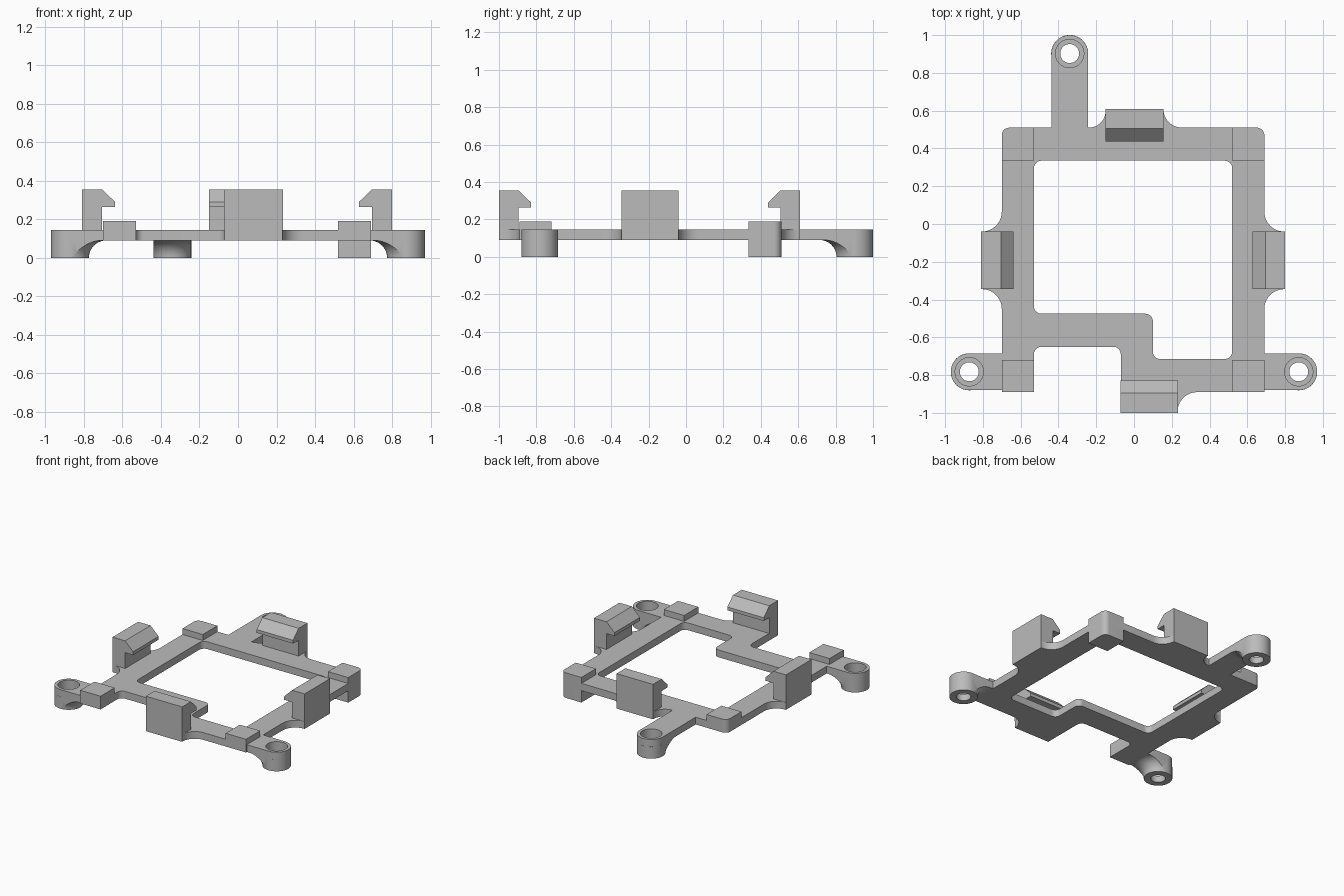
import bpy, bmesh, math
from mathutils import Vector, Matrix

cube = bpy.data.objects.get("Cube")
if cube:
    bpy.data.objects.remove(cube, do_unlink=True)

grey = bpy.data.materials.new("plain_grey")
GREY = (0.5, 0.5, 0.5, 1)
grey.diffuse_color = GREY
grey.use_nodes = True
grey.node_tree.nodes["Principled BSDF"].inputs["Base Color"].default_value = GREY

Z0, Z1 = 0.09, 0.145        # underside and top of the frame plate
POST_R, BORE_R, HOLE_R = 0.098, 0.075, 0.05


def finish(name, bm):
    bmesh.ops.remove_doubles(bm, verts=bm.verts, dist=1e-5)
    bmesh.ops.recalc_face_normals(bm, faces=bm.faces)
    mesh = bpy.data.meshes.new(name)
    bm.to_mesh(mesh)
    bm.free()
    mesh.materials.append(grey)
    ob = bpy.data.objects.new(name, mesh)
    bpy.context.collection.objects.link(ob)
    return ob


def rounded(corners, steps=10):
    """Turn (x, y, radius) corners into an outline with filleted corners."""
    out = []
    for i, c in enumerate(corners):
        p = Vector(c[:2])
        r = c[2] if len(c) > 2 else 0
        if not r:
            out.append(p)
            continue
        a = (Vector(corners[i - 1][:2]) - p).normalized()
        b = (Vector(corners[(i + 1) % len(corners)][:2]) - p).normalized()
        centre = p + (a + b) * r
        for k in range(steps + 1):
            t = math.pi / 2 * k / steps
            out.append(centre - b * r * math.cos(t) - a * r * math.sin(t))
    clean = [q for i, q in enumerate(out) if (q - out[i - 1]).length > 1e-4]
    return clean


def prism(name, pts, z0, z1):
    bm = bmesh.new()
    face = bm.faces.new([bm.verts.new((p[0], p[1], z0)) for p in pts])
    ext = bmesh.ops.extrude_face_region(bm, geom=[face])["geom"]
    top = [v for v in ext if isinstance(v, bmesh.types.BMVert)]
    bmesh.ops.translate(bm, verts=top, vec=(0, 0, z1 - z0))
    return finish(name, bm)


def rect(x0, x1, y0, y1):
    return [(x0, y0), (x1, y0), (x1, y1), (x0, y1)]


def lathe(name, profile, steps=48):
    """Revolve a closed (radius, z) profile about z."""
    bm = bmesh.new()
    rings = []
    for k in range(steps):
        a = 2 * math.pi * k / steps
        rings.append([bm.verts.new((r * math.cos(a), r * math.sin(a), z)) for r, z in profile])
    n = len(profile)
    for k in range(steps):
        p, q = rings[k], rings[(k + 1) % steps]
        for j in range(n):
            m = (j + 1) % n
            bm.faces.new((p[j], q[j], q[m], p[m]))
    return finish(name, bm)


def boolean(ob, cutter, operation):
    mod = ob.modifiers.new("cut", 'BOOLEAN')
    mod.operation, mod.object, mod.solver = operation, cutter, 'EXACT'
    bpy.context.view_layer.objects.active = ob
    bpy.ops.object.modifier_apply(modifier=mod.name)
    bpy.data.objects.remove(cutter, do_unlink=True)


# Frame plate: outer outline with arms and clip tabs, minus the opening
F, A, C = 0.105, 0.0975, 0.04     # tab fillet, arm end, corner radius
outer = [
    (-0.70, -0.89), (-0.53, -0.89), (-0.53, -0.65, C), (-0.07, -0.65, C),
    (-0.07, -1.0), (0.23, -1.0), (0.23, -0.89, F), (0.69, -0.89),
    (0.69, -0.88), (0.97, -0.88, A), (0.97, -0.685, A), (0.69, -0.685),
    (0.69, -0.345, F), (0.80, -0.345), (0.80, -0.04), (0.69, -0.04, F),
    (0.69, 0.51, C), (0.155, 0.51, 0.1), (0.155, 0.61), (-0.15, 0.61),
    (-0.15, 0.51, 0.09), (-0.243, 0.51), (-0.243, 1.0, A), (-0.438, 1.0, A),
    (-0.438, 0.51), (-0.70, 0.51, C), (-0.70, -0.04, F), (-0.81, -0.04),
    (-0.81, -0.345), (-0.70, -0.345, F), (-0.70, -0.685), (-0.97, -0.685, A),
    (-0.97, -0.88, A), (-0.70, -0.88)]
opening = [(-0.53, 0.335, C), (-0.53, -0.475, C), (0.10, -0.475, C),
           (0.10, -0.715, C), (0.52, -0.715, C), (0.52, 0.335, C)]
frame = prism("frame_plate", rounded(outer), Z0, Z1)
boolean(frame, prism("opening_cutter", rounded(opening), 0, 0.3), 'DIFFERENCE')

# Screw posts: bored cylinder with a cove running up under its arm
posts = {"left_post": (0.872, -0.7825, math.pi),
         "right_post": (-0.872, -0.7825, 0),
         "back_post": (-0.3405, 0.9025, -math.pi / 2)}
for name, (x, y, turn) in posts.items():
    place = Matrix.Translation((x, y, 0)) @ Matrix.Rotation(turn, 4, 'Z')
    bore = prism("bore_cutter", [(x + BORE_R * math.cos(t * math.pi / 24),
                                  y + BORE_R * math.sin(t * math.pi / 24))
                                 for t in range(48)], 0, 0.3)
    boolean(frame, bore, 'DIFFERENCE')
    shelf = 0.05
    post = lathe(name, [(HOLE_R, 0), (POST_R, 0), (POST_R, Z0), (BORE_R, Z0),
                        (BORE_R, shelf), (HOLE_R, shelf)])
    arc = [(POST_R + Z0 * (1 - math.cos(t * math.pi / 20)),
            Z0 * math.sin(t * math.pi / 20)) for t in range(11)]
    cove = lathe(name + "_cove", [(0.09, 0)] + arc + [(0.09, Z0)])
    boolean(cove, prism("cove_limit", rect(0, 0.3, -A, A), -0.1, 0.2), 'INTERSECT')
    for ob in (post, cove):
        ob.data.transform(place)

# Corner pads, with a leg under the back left one
pads = {"front_right_pad": (-0.70, -0.53, -0.89, -0.72),
        "front_left_pad": (0.52, 0.69, -0.89, -0.72),
        "back_right_pad": (-0.70, -0.53, 0.335, 0.51),
        "back_left_pad": (0.52, 0.69, 0.335, 0.51)}
for name, (x0, x1, y0, y1) in pads.items():
    corners = rect(x0, x1, y0, y1)
    if name.startswith("back"):
        i = 2 if x0 > 0 else 3
        corners[i] = (*corners[i], C)
    outline = rounded(corners)
    prism(name, outline, Z1, 0.19)
    if name == "back_left_pad":
        prism("back_left_leg", outline, 0, Z0)

# Snap clips: hooked profile, u inward from the outer face, extruded sideways
hook = [(0, Z1), (0, 0.355), (0.105, 0.355), (0.172, 0.29),
        (0.172, 0.265), (0.105, 0.265), (0.105, Z1)]
clips = {"front_clip": (0.08, -1.0, math.pi / 2),
         "back_clip": (0.0025, 0.61, -math.pi / 2),
         "left_clip": (0.80, -0.1925, math.pi),
         "right_clip": (-0.81, -0.1925, 0)}
for name, (x, y, turn) in clips.items():
    clip = prism(name, hook, -0.1525, 0.1525)
    clip.data.transform(Matrix.Translation((x, y, 0)) @ Matrix.Rotation(turn, 4, 'Z')
                        @ Matrix.Rotation(math.pi / 2, 4, 'X'))

# Smooth the round surfaces, keep edges sharp
bpy.ops.object.select_all(action='DESELECT')
for ob in bpy.context.collection.objects:
    if ob.type == 'MESH' and grey.name in ob.data.materials:
        ob.select_set(True)
        bpy.context.view_layer.objects.active = ob
bpy.ops.object.shade_smooth_by_angle(angle=math.radians(30))
